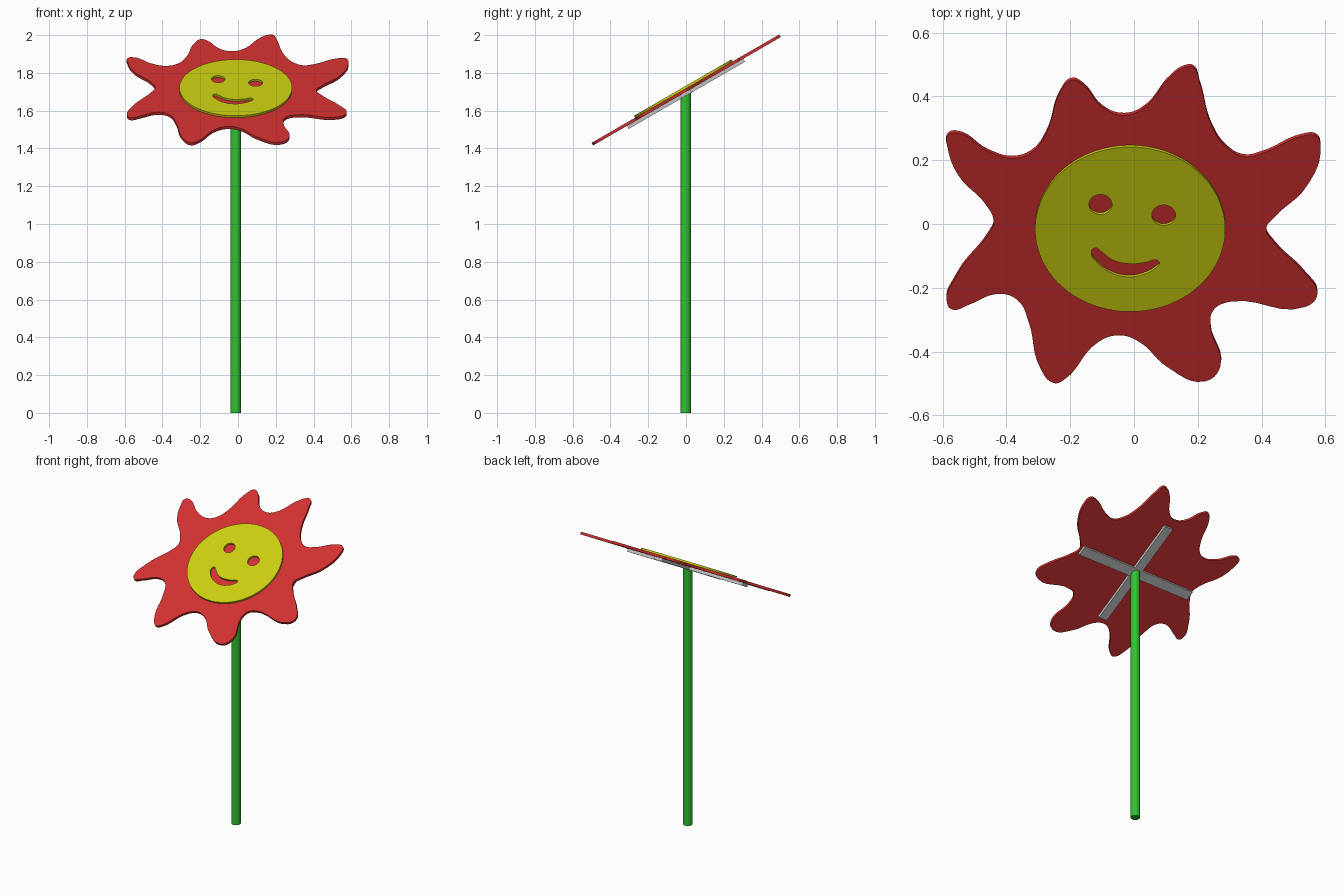
import bpy
from math import radians, cos, sin, pi
from mathutils import Matrix

if "Cube" in bpy.data.objects:
    bpy.data.objects.remove(bpy.data.objects["Cube"], do_unlink=True)

TILT = radians(30)
HEAD = Matrix.Translation((0, 0, 1.709)) @ Matrix.Rotation(TILT, 4, 'X')


def material(name, rgb):
    mat = bpy.data.materials.new(name)
    mat.use_nodes = True
    color = (*rgb, 1)
    mat.diffuse_color = color
    mat.node_tree.nodes["Principled BSDF"].inputs["Base Color"].default_value = color
    return mat


red = material("petal red", (0.65, 0.03, 0.03))
yellow = material("face yellow", (0.6, 0.63, 0.005))
green = material("stem green", (0.03, 0.54, 0.03))
gray = material("bracket gray", (0.55, 0.55, 0.55))


def smooth(obj):
    bpy.ops.object.select_all(action='DESELECT')
    obj.select_set(True)
    bpy.context.view_layer.objects.active = obj
    bpy.ops.object.shade_smooth_by_angle(angle=radians(35))


def flattened(points, shift=0):
    """Plan outline in hundredths -> outline in the tilted head plane."""
    return [(x / 100, (y / 100 + shift) / cos(TILT)) for x, y in points]


def circle(cx, cy, r, n=12):
    return [(cx + r * cos(2 * pi * i / n), cy + r * sin(2 * pi * i / n)) for i in range(n)]


def plate(name, outlines, bottom, top, mat):
    """Flat sheet cut from smooth closed outlines; inner outlines become holes."""
    curve = bpy.data.curves.new(name + "_outline", 'CURVE')
    curve.dimensions = '2D'
    curve.fill_mode = 'BOTH'
    curve.resolution_u = 6
    curve.extrude = (top - bottom) / 2
    for outline in outlines:
        spline = curve.splines.new('BEZIER')
        spline.bezier_points.add(len(outline) - 1)
        spline.use_cyclic_u = True
        for bp, (x, y) in zip(spline.bezier_points, outline):
            bp.co = (x, y, 0)
            bp.handle_left_type = bp.handle_right_type = 'AUTO'
    temp = bpy.data.objects.new(name + "_curve", curve)
    bpy.context.collection.objects.link(temp)
    bpy.context.view_layer.update()
    graph = bpy.context.evaluated_depsgraph_get()
    mesh = bpy.data.meshes.new_from_object(temp.evaluated_get(graph))
    bpy.data.objects.remove(temp, do_unlink=True)
    mesh.materials.clear()
    mesh.materials.append(mat)
    obj = bpy.data.objects.new(name, mesh)
    bpy.context.collection.objects.link(obj)
    obj.matrix_world = HEAD @ Matrix.Translation((0, 0, (bottom + top) / 2))
    smooth(obj)
    return obj


def bar(name, center, size):
    bpy.ops.mesh.primitive_cube_add(size=1)
    obj = bpy.context.object
    obj.name = name
    obj.data.transform(Matrix.Diagonal((*size, 1)))
    obj.data.materials.append(gray)
    obj.matrix_world = HEAD @ Matrix.Translation(center)


# Wavy petals, one closed outline
petals = [
    (-58.5, 28), (-56, 29), (-45.5, 23), (-38, 21), (-32, 23), (-27.5, 29),
    (-23, 42), (-19.5, 45.5), (-16, 44), (-10, 37), (-4, 34.5), (2, 36),
    (12, 47), (16, 49.5), (18.5, 49.5), (20.5, 45), (24.5, 31), (29.5, 24),
    (34.5, 21.5), (40, 22.5), (53, 28), (57, 28), (58.5, 24.5), (54, 12),
    (44, 2.5), (41.5, -1), (44, -5.5), (53.5, -15), (57.5, -21.5), (54, -25.5),
    (30, -24), (25, -26.5), (24, -31.5), (27, -44.5), (22, -49), (10.5, -44.5),
    (1.5, -36.5), (-4.5, -34.5), (-11, -36.5), (-22, -48.5), (-25, -49.5),
    (-29.5, -44.5), (-33, -30.5), (-36.5, -23.5), (-42, -21.5), (-52, -25),
    (-56.5, -26.5), (-58.5, -25), (-55.5, -15.5), (-45.5, -2.5), (-44, 1),
    (-46.5, 6.5), (-55, 15.5), (-58.5, 24.5),
]
plate("petals", [flattened(petals)], -0.008, 0.008, red)

# Round face with eye and mouth cutouts
mouth = [
    (-13.3, -8.5), (-12, -7.5), (-10.5, -8.5), (-6, -11.6), (-1, -12.5),
    (4, -12), (7, -11.3), (8, -12.2), (6.5, -14), (3.3, -15.7),
    (-1.4, -16.6), (-7, -15.4), (-11.5, -12.2),
]
plate("face_disc", [
    circle(-0.012, -0.008, 0.298, 24),
    circle(-0.105, 0.082, 0.036),
    circle(0.093, 0.043, 0.037),
    flattened(mouth, 0.01),
], 0.008, 0.02, yellow)

# Crossed bars behind the head
bar("cross_bar", (-0.012, -0.01, -0.017), (0.84, 0.06, 0.018))
bar("upright_bar", (-0.012, -0.01, -0.0172), (0.06, 0.71, 0.018))

# Stem
bpy.ops.mesh.primitive_cylinder_add(vertices=32, radius=0.028, depth=1.695,
                                    location=(-0.012, -0.002, 1.695 / 2))
stem = bpy.context.object
stem.name = "stem"
stem.data.materials.append(green)
smooth(stem)
